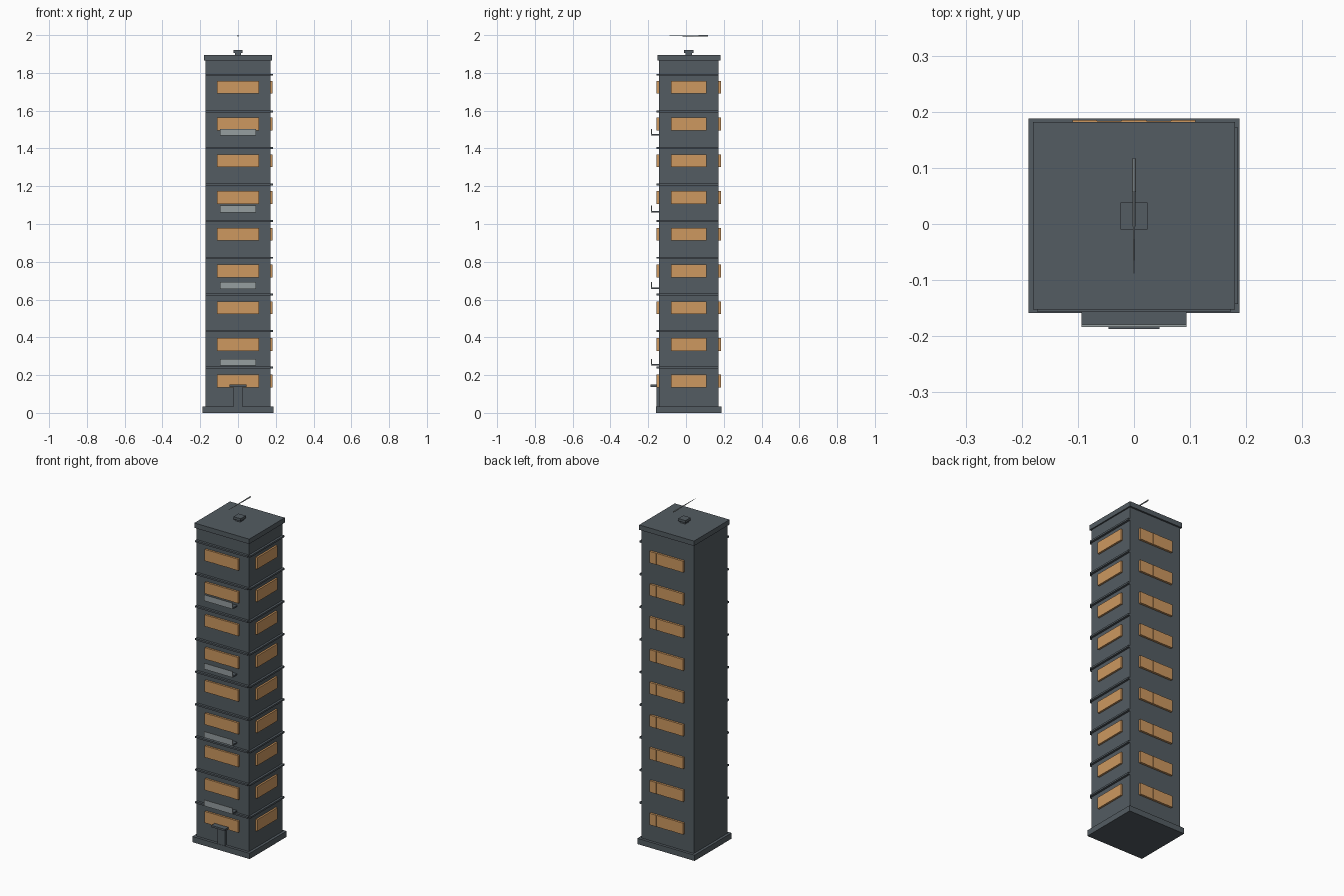
import bpy
from mathutils import Matrix, Vector

if "Cube" in bpy.data.objects:
    bpy.data.objects.remove(bpy.data.objects["Cube"])


def material(name, rgb):
    mat = bpy.data.materials.new(name)
    mat.use_nodes = True
    color = (*rgb, 1)
    mat.diffuse_color = color
    mat.node_tree.nodes["Principled BSDF"].inputs["Base Color"].default_value = color
    return mat


slate = material("slate", (0.087, 0.107, 0.122))
amber = material("amber_glass", (0.61, 0.314, 0.117))
grey = material("pale_grey_metal", (0.305, 0.342, 0.352))


def box(name, mat, x, y, z):
    """Box from (min, max) ranges on each axis."""
    bpy.ops.mesh.primitive_cube_add(size=1)
    obj = bpy.context.object
    obj.name = name
    size = Vector([b - a for a, b in (x, y, z)])
    mid = Vector([(a + b) / 2 for a, b in (x, y, z)])
    obj.data.transform(Matrix.Translation(mid) @ Matrix.Diagonal((*size, 1)))
    obj.data.materials.append(mat)
    return obj


LEFT, RIGHT = -0.172, 0.172
FRONT, BACK = -0.143, 0.172
MID_Y = (FRONT + BACK) / 2
FLOORS = 9
PANES = 5

# Main tower, plinth and roof slab
box("tower_body", slate, (LEFT, RIGHT), (FRONT, BACK), (0.03, 1.868))
box("plinth", slate, (-0.188, 0.188), (-0.159, 0.188), (0, 0.034))
box("roof_slab", slate, (-0.18, 0.18), (-0.152, 0.182), (1.866, 1.895))

# Rooftop vent and floating mast
box("vent_neck", slate, (-0.017, 0.017), (MID_Y - 0.017, MID_Y + 0.017), (1.89, 1.91))
box("vent_cap", slate, (-0.024, 0.024), (MID_Y - 0.024, MID_Y + 0.024), (1.905, 1.92))
bpy.ops.mesh.primitive_cone_add(vertices=8, radius1=0.004, radius2=0.001, depth=0.205)
mast = bpy.context.object
mast.name = "roof_mast"
mast.data.transform(Matrix.Translation((0, MID_Y, 1.996)) @ Matrix.Rotation(1.5708, 4, "X"))
mast.data.materials.append(grey)
bpy.ops.object.shade_smooth_by_angle()

# Windows and floor bands on every storey
for floor in range(FLOORS):
    low = 0.134 + 0.1945 * floor
    span = (low, low + 0.068)
    for pane in range(PANES):
        x = -0.11 + 0.044 * pane
        step = 0.001 * (pane % 2)
        box("front_window_pane", amber, (x, x + 0.044), (-0.155 + step, FRONT + 0.005), span)
        box("back_window_pane", amber, (x, x + 0.044), (BACK - 0.005, 0.185 - step), span)
    box("side_window", amber, (RIGHT - 0.005, 0.183), (MID_Y - 0.095, MID_Y + 0.095), span)

    z = 0.24 + 0.1938 * floor
    band = (z - 0.005, z + 0.005)
    box("front_floor_band", slate, (LEFT, RIGHT), (-0.157, FRONT + 0.005), band)
    box("side_floor_band", slate, (RIGHT - 0.005, 0.185), (FRONT, BACK), band)

# Balconies with a slab and a front panel
for i in range(4):
    z = 0.25 + 0.406 * i
    box("balcony_slab", slate, (-0.094, 0.094), (-0.181, FRONT + 0.005), (z, z + 0.008))
    box("balcony_panel", grey, (-0.094, 0.094), (-0.184, -0.179), (z, z + 0.036))

# Entrance door and canopy
box("entrance_door", slate, (-0.025, 0.025), (-0.157, FRONT + 0.005), (0.034, 0.139))
box("entrance_canopy", slate, (-0.045, 0.045), (-0.187, FRONT + 0.005), (0.138, 0.149))
